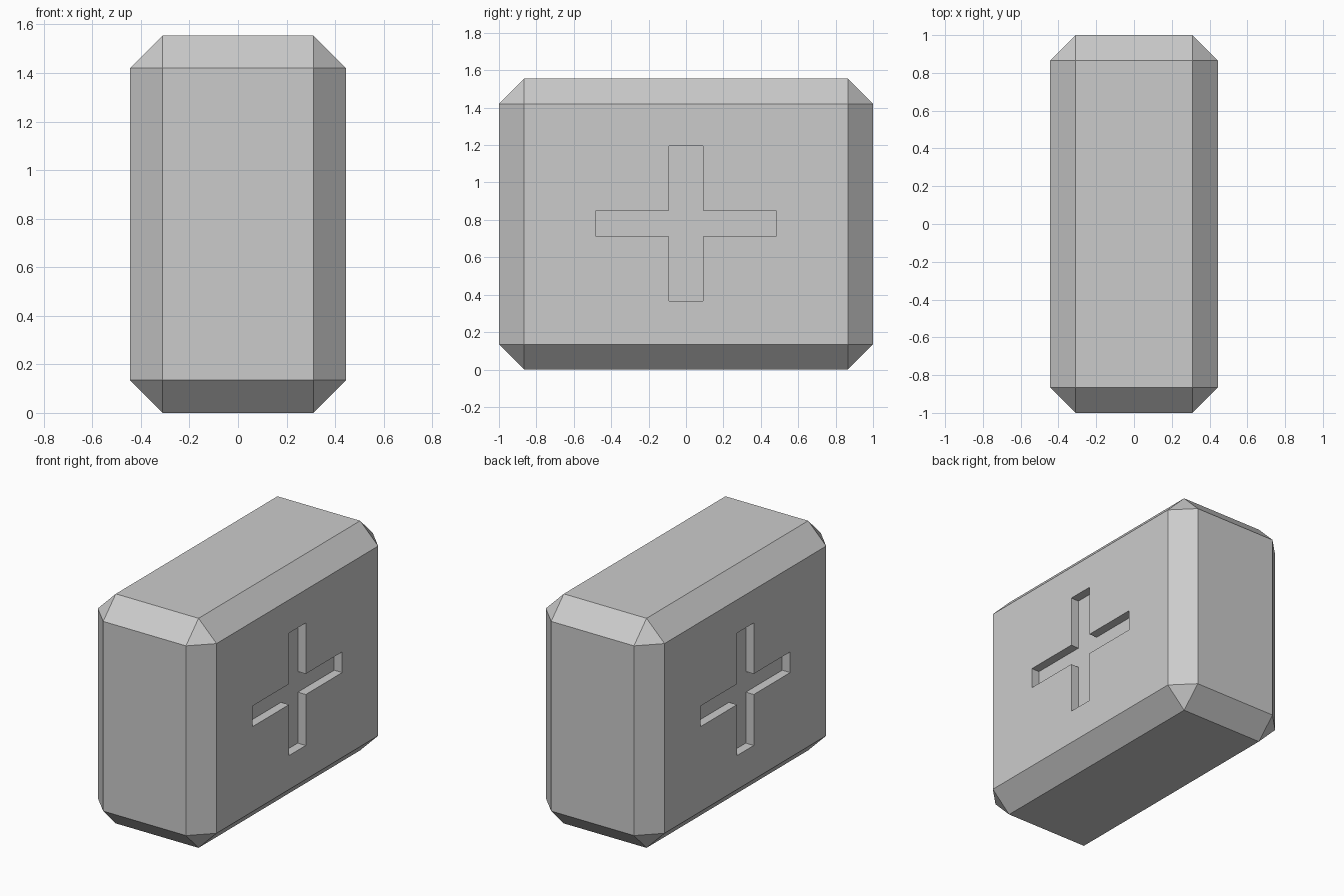
import bpy, bmesh

if "Cube" in bpy.data.objects:
    bpy.data.objects.remove(bpy.data.objects["Cube"])

W, L, H = 0.89, 2.0, 1.555      # overall size in x, y, z
CHAMFER = 0.135
DEPTH = 0.06                    # depth of the cross recesses
MID_Z = 0.78


def make_object(name, bm):
    bmesh.ops.recalc_face_normals(bm, faces=bm.faces)
    mesh = bpy.data.meshes.new(name)
    bm.to_mesh(mesh)
    bm.free()
    obj = bpy.data.objects.new(name, mesh)
    bpy.context.collection.objects.link(obj)
    return obj


# Chamfered block
bm = bmesh.new()
bmesh.ops.create_cube(bm, size=1)
bmesh.ops.scale(bm, vec=(W, L, H), verts=bm.verts)
bmesh.ops.translate(bm, vec=(0, 0, H / 2), verts=bm.verts)
bmesh.ops.bevel(bm, geom=bm.edges[:], offset=CHAMFER, segments=1,
                affect='EDGES', profile=0.5)
body = make_object("chamfered_block", bm)


def cross_cutter(side):
    # Cross profile in the y-z plane, extruded outward through one side face
    a, b = 0.09, 0.48           # half widths in y
    c, d = 0.07, 0.415          # half heights in z
    quarter = [(b, c), (a, c), (a, d)]
    pts = []
    for sy, sz, step in ((1, 1, 1), (-1, 1, -1), (-1, -1, 1), (1, -1, -1)):
        pts += [(sy * y, sz * z) for y, z in quarter[::step]]
    bm = bmesh.new()
    x = side * (W / 2 - DEPTH)
    face = bm.faces.new([bm.verts.new((x, y, MID_Z + z)) for y, z in pts])
    ext = bmesh.ops.extrude_face_region(bm, geom=[face], use_keep_orig=True)
    top = [v for v in ext["geom"] if isinstance(v, bmesh.types.BMVert)]
    bmesh.ops.translate(bm, vec=(side * 0.3, 0, 0), verts=top)
    cutter = make_object("cross_cutter", bm)
    cutter.hide_render = True
    return cutter


# Cross recess on both broad sides
bpy.context.view_layer.objects.active = body
for side in (1, -1):
    cutter = cross_cutter(side)
    mod = body.modifiers.new("cross_recess", 'BOOLEAN')
    mod.operation = 'DIFFERENCE'
    mod.solver = 'EXACT'
    mod.object = cutter
    bpy.ops.object.modifier_apply(modifier=mod.name)
    bpy.data.objects.remove(cutter)
